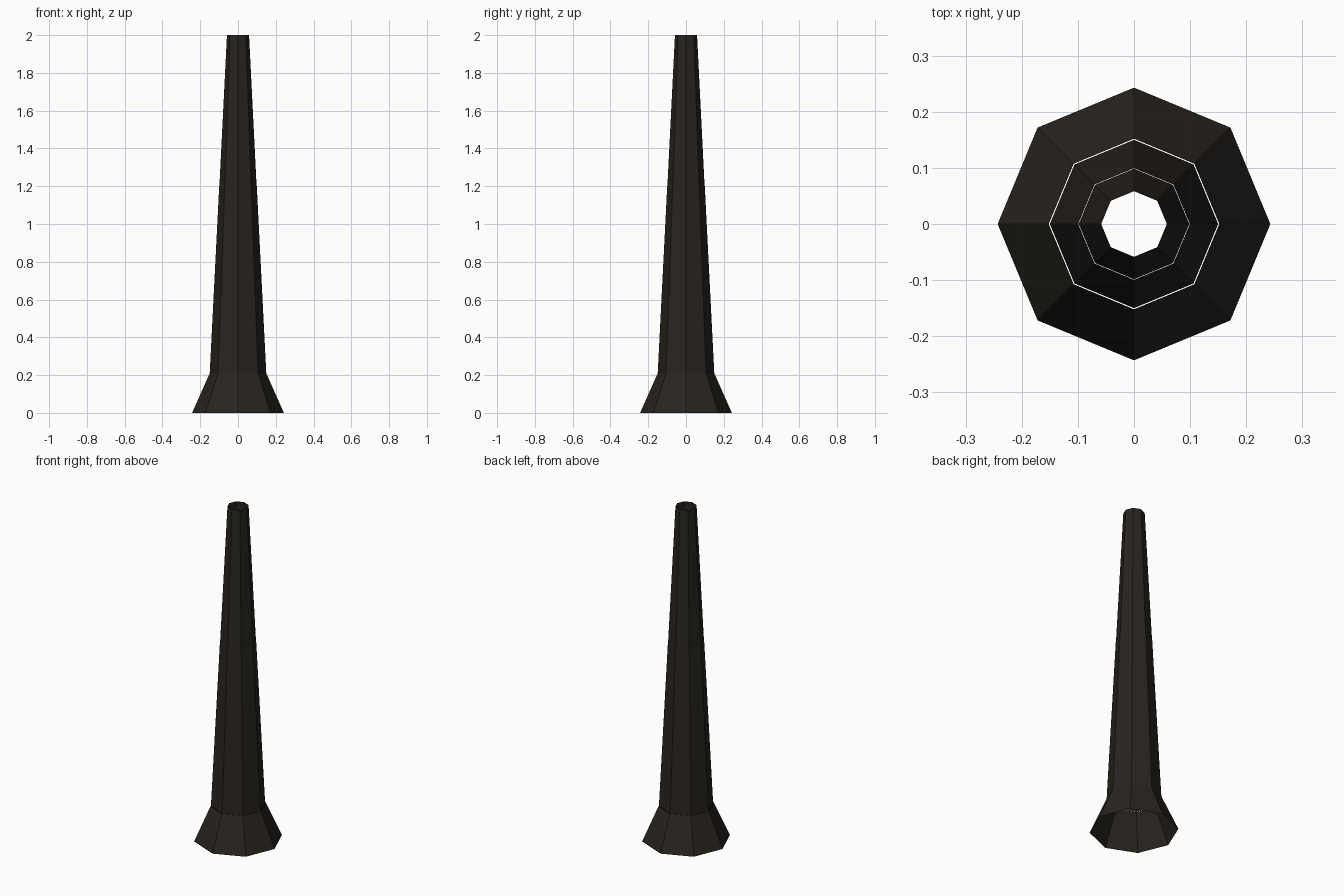
import bpy, bmesh
from math import cos, sin, pi

if "Cube" in bpy.data.objects:
    bpy.data.objects.remove(bpy.data.objects["Cube"])

SIDES = 8
mat = bpy.data.materials.new("dark_metal")
mat.diffuse_color = (0.022, 0.018, 0.014, 1)
mat.use_nodes = True
mat.node_tree.nodes["Principled BSDF"].inputs["Base Color"].default_value = mat.diffuse_color


def open_frustum(name, z0, r0, z1, r1):
    """Open-ended octagonal tapered shell with corners on the axes."""
    bm = bmesh.new()
    rings = [[bm.verts.new((r * cos(2 * pi * i / SIDES), r * sin(2 * pi * i / SIDES), z))
              for i in range(SIDES)] for z, r in ((z0, r0), (z1, r1))]
    for i in range(SIDES):
        j = (i + 1) % SIDES
        bm.faces.new((rings[0][i], rings[0][j], rings[1][j], rings[1][i]))
    mesh = bpy.data.meshes.new(name)
    bm.to_mesh(mesh)
    bm.free()
    mesh.materials.append(mat)
    obj = bpy.data.objects.new(name, mesh)
    bpy.context.collection.objects.link(obj)


# Flared foot, then the two stacked shaft sections with hairline joints
open_frustum("flared_base", 0.0, 0.243, 0.205, 0.152)
open_frustum("lower_shaft", 0.205, 0.150, 1.2, 0.0995)
open_frustum("upper_shaft", 1.2, 0.0985, 2.0, 0.0585)
